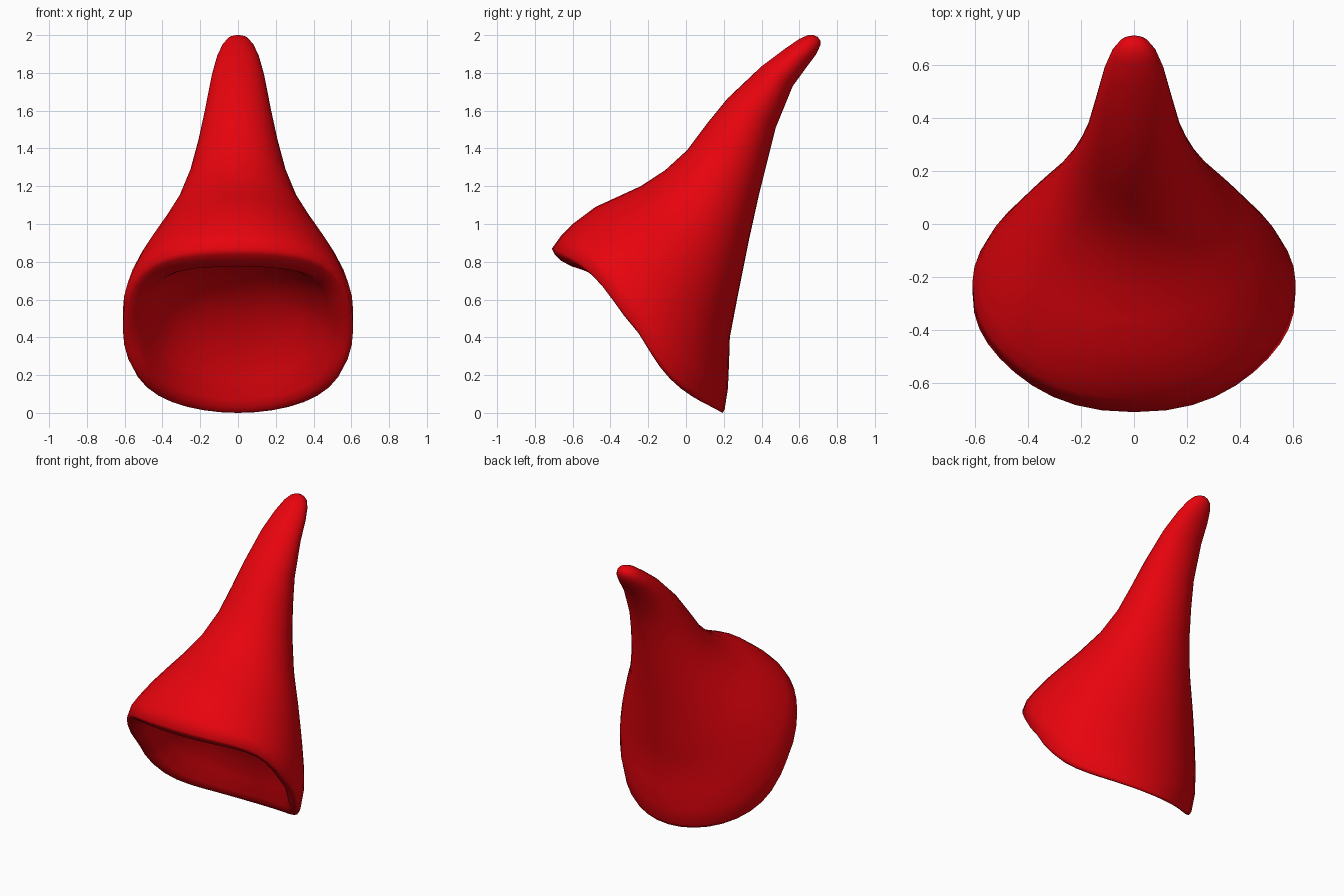
import bpy, bmesh, math
from mathutils import Vector

SEGMENTS = 40

# Each ring: front (y, z), back (y, z), half width, sideways wave of the rim
inner = [
    (-0.18, 0.735, 0.02, 0.53, 0.18, 0.0),
    (-0.35, 0.81, 0.10, 0.34, 0.36, 0.0),
    (-0.48, 0.81, 0.145, 0.18, 0.46, 0.03),
    (-0.56, 0.78, 0.155, 0.07, 0.50, 0.055),
]
lip = [
    (-0.605, 0.775, 0.17, 0.03, 0.525, 0.06),
    (-0.66, 0.805, 0.185, 0.008, 0.57, 0.06),
    (-0.695, 0.84, 0.195, 0.0, 0.595, 0.055),
]
outer = [
    (-0.71, 0.87, 0.205, 0.02, 0.61, 0.05),
    (-0.66, 0.94, 0.222, 0.13, 0.61, 0.035),
    (-0.60, 1.00, 0.228, 0.27, 0.585, 0.015),
    (-0.48, 1.09, 0.232, 0.40, 0.535, 0.0),
    (-0.36, 1.145, 0.255, 0.52, 0.48, 0.0),
    (-0.24, 1.20, 0.28, 0.65, 0.42, 0.0),
    (-0.11, 1.285, 0.33, 0.90, 0.325, 0.0),
    (0.005, 1.39, 0.385, 1.15, 0.255, 0.0),
    (0.11, 1.53, 0.43, 1.33, 0.212, 0.0),
    (0.22, 1.665, 0.475, 1.51, 0.178, 0.0),
    (0.40, 1.835, 0.565, 1.73, 0.14, 0.0),
    (0.52, 1.925, 0.645, 1.84, 0.112, 0.0),
    (0.60, 1.98, 0.69, 1.90, 0.085, 0.0),
    (0.645, 2.0, 0.711, 1.945, 0.058, 0.0),
    (0.675, 2.0, 0.711, 1.97, 0.03, 0.0),
]


def add_ring(bm, ring):
    fy, fz, by, bz, width, wave = ring
    front, back = Vector((0, fy, fz)), Vector((0, by, bz))
    mid, half = (front + back) / 2, (back - front) / 2
    normal = Vector((0, -half.z, half.y)).normalized()
    verts = []
    for i in range(SEGMENTS):
        a = 2 * math.pi * i / SEGMENTS
        c, s = math.cos(a), math.sin(a)
        # squarer front half near the rim, rounder back half
        power = 2.0 if c > 0 else 2.0 + 6 * wave
        x = math.copysign(abs(s) ** (2 / power), s)
        t = math.copysign(abs(c) ** (2 / power), c)
        u = t if t > 0 else -abs(t) ** 1.5
        bend = -wave * math.sin(math.pi * u)
        verts.append(bm.verts.new(Vector((x * width, 0, 0)) + mid + half * t + normal * bend))
    return verts


# Curved hollow cone: cavity, rounded lip, outer skin and closed tip
bm = bmesh.new()
rings = [add_ring(bm, r) for r in inner + lip + outer]
for a, b in zip(rings, rings[1:]):
    for i in range(SEGMENTS):
        j = (i + 1) % SEGMENTS
        bm.faces.new((a[i], a[j], b[j], b[i]))
for ring, pole in ((rings[0], (0, -0.08, 0.635)), (rings[-1], (0, 0.698, 1.99))):
    tip = bm.verts.new(pole)
    for i in range(SEGMENTS):
        bm.faces.new((ring[i], ring[(i + 1) % SEGMENTS], tip))
bmesh.ops.recalc_face_normals(bm, faces=bm.faces)
for f in bm.faces:
    f.smooth = True

mesh = bpy.data.meshes.new("curved_hollow_cone")
bm.to_mesh(mesh)
bm.free()
obj = bpy.data.objects.new("curved_hollow_cone", mesh)
bpy.context.collection.objects.link(obj)

red = bpy.data.materials.new("red")
red.diffuse_color = (0.8, 0.001, 0.004, 1)
mesh.materials.append(red)
